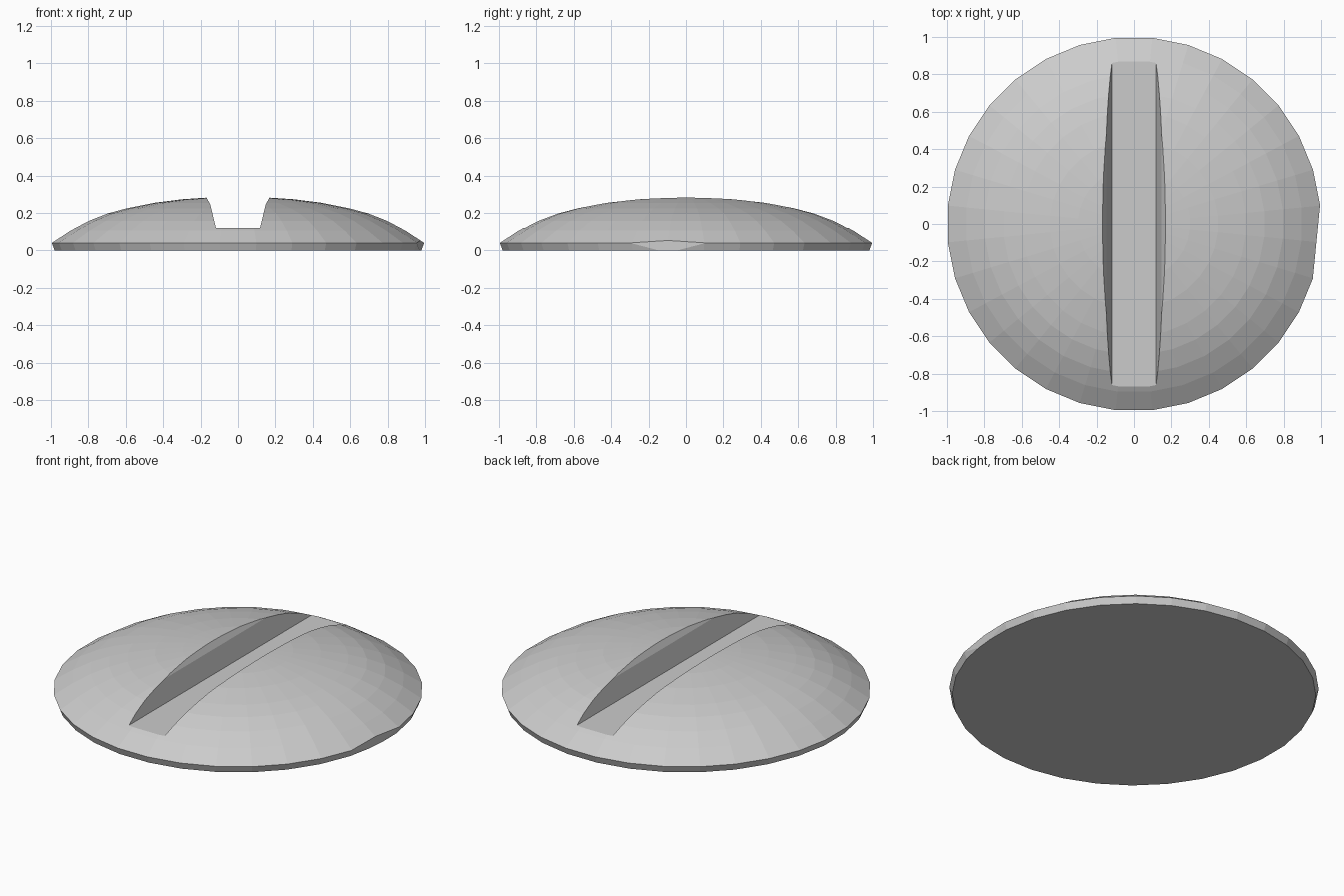
import bpy, bmesh, math
from mathutils import Vector, Matrix

if "Cube" in bpy.data.objects:
    bpy.data.objects.remove(bpy.data.objects["Cube"])

SIDES = 32
STEP = 2 * math.pi / SIDES


def make_object(name, bm):
    bmesh.ops.recalc_face_normals(bm, faces=bm.faces)
    mesh = bpy.data.meshes.new(name)
    bm.to_mesh(mesh)
    bm.free()
    obj = bpy.data.objects.new(name, mesh)
    bpy.context.collection.objects.link(obj)
    return obj


# Domed head: a revolved profile of (radius, height)
profile = [(0, 0), (0.985, 0), (1.0, 0.04), (0.9, 0.105), (0.8, 0.158), (0.7, 0.197),
           (0.6, 0.224), (0.45, 0.254), (0.3, 0.273), (0.15, 0.283), (0, 0.285)]
bm = bmesh.new()
verts = [bm.verts.new((r, 0, z)) for r, z in profile]
edges = [bm.edges.new(pair) for pair in zip(verts, verts[1:])]
bmesh.ops.spin(bm, geom=verts + edges, cent=(0, 0, 0), axis=(0, 0, 1),
               angle=2 * math.pi, steps=SIDES, use_duplicate=False)
bmesh.ops.remove_doubles(bm, verts=bm.verts, dist=1e-4)
bmesh.ops.rotate(bm, verts=bm.verts, cent=(0, 0, 0),
                 matrix=Matrix.Rotation(STEP / 2, 3, 'Z'))

# Small flat chipped into the right rim
normal = Vector((math.cos(-STEP / 2), math.sin(-STEP / 2), 0))
cut = bmesh.ops.bisect_plane(bm, geom=bm.verts[:] + bm.edges[:] + bm.faces[:],
                             plane_co=normal * 0.98, plane_no=normal, clear_outer=True)
bmesh.ops.holes_fill(bm, edges=[e for e in bm.edges if e.is_boundary], sides=0)
head = make_object("screw_head", bm)

# Slot cutter: flared cross-section extruded from front to back
half = [(0.118, 0.12), (0.148, 0.245), (0.17, 0.285), (0.2, 0.34)]
section = half + [(-x, z) for x, z in reversed(half)]
bm = bmesh.new()
face = bm.faces.new([bm.verts.new((x, -1.2, z)) for x, z in section])
ext = bmesh.ops.extrude_face_region(bm, geom=[face])
bmesh.ops.translate(bm, vec=(0, 2.4, 0),
                    verts=[v for v in ext["geom"] if isinstance(v, bmesh.types.BMVert)])
cutter = make_object("slot_cutter", bm)
cutter.hide_render = True
cutter.hide_set(True)

mod = head.modifiers.new("slot", 'BOOLEAN')
mod.operation = 'DIFFERENCE'
mod.solver = 'EXACT'
mod.object = cutter

# Apply the cut and discard the helper
bpy.context.view_layer.objects.active = head
head.select_set(True)
bpy.ops.object.modifier_apply(modifier=mod.name)
bpy.data.objects.remove(cutter)
